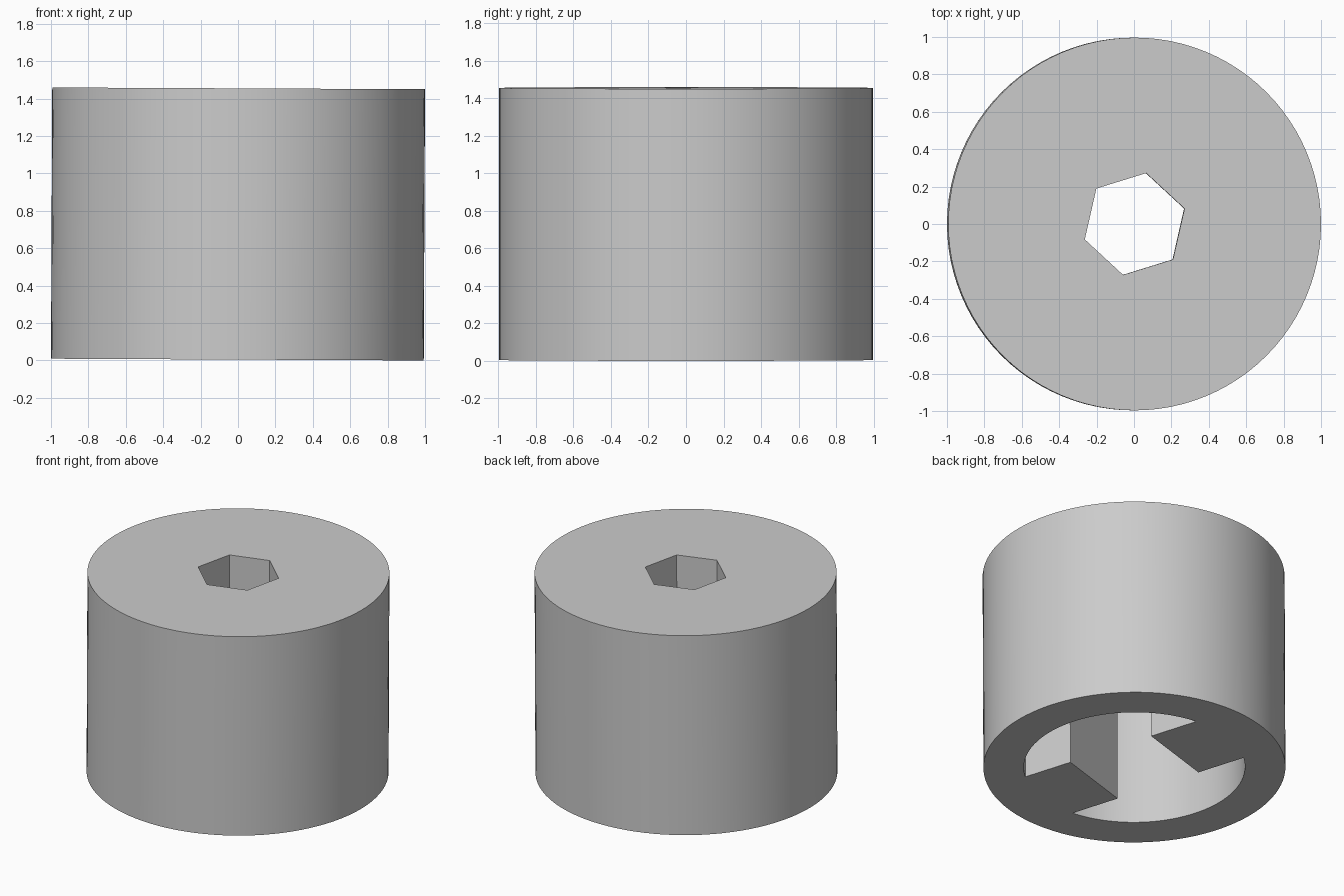
import bpy
from math import radians
from mathutils import Matrix

cube = bpy.data.objects.get("Cube")
if cube:
    bpy.data.objects.remove(cube, do_unlink=True)

RADIUS, HEIGHT = 0.9965, 1.45
BORE, CEILING = 0.73, 0.965
HEX_RADIUS, HEX_ANGLE = 0.279, radians(17.2)
TAB_GAP, TAB_WIDTH = 0.317, 0.575
TAB_ANGLE = HEX_ANGLE + radians(90)  # tabs face two flats of the hexagon
TILT = radians(0.27)


def cylinder(name, radius, bottom, top, sides, turn=0.0):
    bpy.ops.mesh.primitive_cylinder_add(vertices=sides, radius=radius, depth=top - bottom)
    obj = bpy.context.object
    obj.name = name
    # Blender's first cylinder vertex points to +y, so turn it to +x first
    obj.data.transform(Matrix.Translation((0, 0, (top + bottom) / 2))
                       @ Matrix.Rotation(turn - radians(90), 4, "Z"))
    return obj


def box(name, size, centre, turn):
    bpy.ops.mesh.primitive_cube_add(size=1)
    obj = bpy.context.object
    obj.name = name
    obj.data.transform(Matrix.Rotation(turn, 4, "Z") @ Matrix.Translation(centre)
                       @ Matrix.Diagonal((*size, 1)))
    return obj


def cut(target, cutter):
    mod = target.modifiers.new("cut", "BOOLEAN")
    mod.operation, mod.solver, mod.object = "DIFFERENCE", "EXACT", cutter
    bpy.context.view_layer.objects.active = target
    bpy.ops.object.modifier_apply(modifier=mod.name)
    bpy.data.objects.remove(cutter, do_unlink=True)


# Chamber shape, with two notches that leave the drive tabs standing
chamber = cylinder("chamber_cutter", BORE, -0.2, CEILING, 96)
for side in (0, 1):
    notch = box("tab_notch", (1, TAB_WIDTH, 3), (TAB_GAP + 0.5, 0, 0),
                TAB_ANGLE + side * radians(180))
    cut(chamber, notch)

# Cylindrical body, hollowed from below and pierced by a hexagonal socket
body = cylinder("socket_body", RADIUS, 0, HEIGHT, 96)
cut(body, chamber)
cut(body, cylinder("hex_cutter", HEX_RADIUS, CEILING - 0.3, HEIGHT + 0.2, 6, HEX_ANGLE))

# Slight lean, resting on the lower edge
body.data.transform(Matrix.Rotation(TILT, 4, "Y"))
xs = [v.co.x for v in body.data.vertices]
lowest = min(v.co.z for v in body.data.vertices)
body.data.transform(Matrix.Translation((-(min(xs) + max(xs)) / 2, 0, -lowest)))

# Plain grey finish
grey = bpy.data.materials.new("light_grey")
grey.use_nodes = True
colour = (0.6, 0.6, 0.6, 1)
grey.diffuse_color = colour
grey.node_tree.nodes["Principled BSDF"].inputs["Base Color"].default_value = colour
body.data.materials.clear()
body.data.materials.append(grey)

bpy.ops.object.select_all(action="DESELECT")
body.select_set(True)
bpy.context.view_layer.objects.active = body
bpy.ops.object.shade_smooth_by_angle(angle=radians(30))
